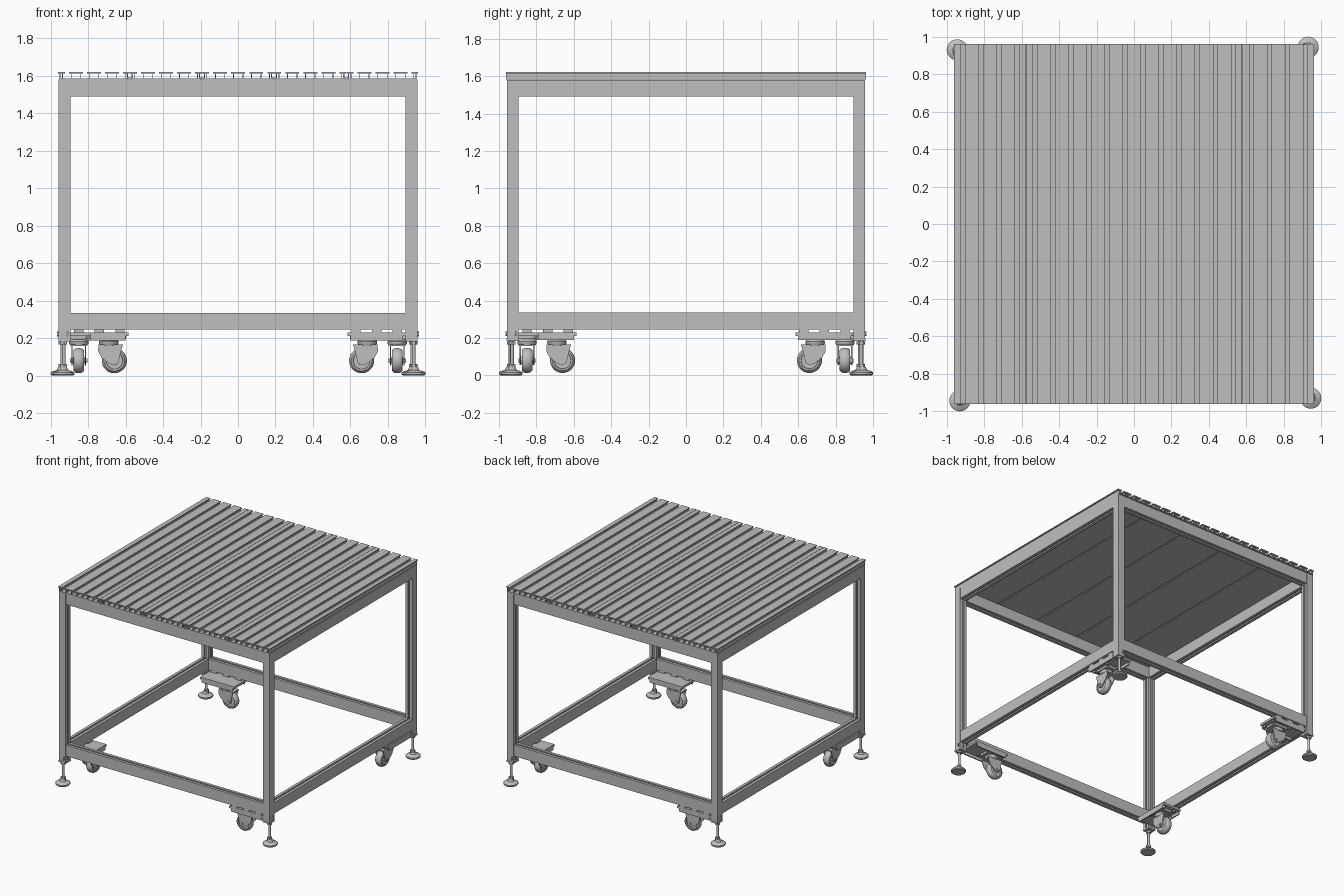
import bpy, bmesh, math
from mathutils import Matrix, Vector

if "Cube" in bpy.data.objects:
    bpy.data.objects.remove(bpy.data.objects["Cube"], do_unlink=True)

grey = bpy.data.materials.new("metal grey")
grey.use_nodes = True
grey.diffuse_color = (0.52, 0.52, 0.52, 1)
grey.node_tree.nodes["Principled BSDF"].inputs["Base Color"].default_value = grey.diffuse_color

# Axis maps for extrusions: profile plane first, extrusion direction last
ALONG_X = Matrix(((0, 0, 1, 0), (1, 0, 0, 0), (0, 1, 0, 0), (0, 0, 0, 1)))
ALONG_Y = Matrix(((1, 0, 0, 0), (0, 0, -1, 0), (0, 1, 0, 0), (0, 0, 0, 1)))
ALONG_Z = Matrix.Identity(4)


def box(bm, x0, x1, y0, y1, z0, z1):
    m = Matrix.Translation(((x0 + x1) / 2, (y0 + y1) / 2, (z0 + z1) / 2))
    m = m @ Matrix.Diagonal((x1 - x0, y1 - y0, z1 - z0, 1))
    bmesh.ops.create_cube(bm, size=1, matrix=m)


def extrude(bm, points, length, axis, centre):
    m = Matrix.Translation(centre) @ axis
    face = bm.faces.new([bm.verts.new(m @ Vector((x, y, -length / 2))) for x, y in points])
    ext = bmesh.ops.extrude_face_region(bm, geom=[face], use_keep_orig=True)
    step = axis.to_3x3() @ Vector((0, 0, length))
    bmesh.ops.translate(bm, vec=step, verts=[v for v in ext["geom"] if isinstance(v, bmesh.types.BMVert)])


def lathe(bm, points, axis, centre, sides=32):
    # points are (radius, height), starting and ending on the axis
    m = Matrix.Translation(centre) @ axis
    verts = [bm.verts.new(m @ Vector((r, 0, h))) for r, h in points]
    edges = [bm.edges.new(pair) for pair in zip(verts, verts[1:])]
    bmesh.ops.spin(bm, geom=verts + edges, cent=centre, axis=axis.to_3x3() @ Vector((0, 0, 1)),
                   angle=math.tau, steps=sides, use_merge=True)
    bmesh.ops.remove_doubles(bm, verts=bm.verts, dist=0.00005)


def disc(bm, r, h, axis, centre, sides=32):
    lathe(bm, [(0, -h / 2), (r, -h / 2), (r, h / 2), (0, h / 2)], axis, centre, sides)


def slotted(w, h, sides):
    # Rectangular section with a T-slot in each listed side (0 +x, 1 +y, 2 -x, 3 -y)
    half, lip, wide, deep = 0.007, 0.005, 0.012, 0.015
    slot = [(-half, 0), (-half, lip), (-wide, lip), (-wide, deep),
            (wide, deep), (wide, lip), (half, lip), (half, 0)]
    points = []
    for i in range(4):
        n = Vector((round(math.cos(i * math.pi / 2)), round(math.sin(i * math.pi / 2))))
        t = Vector((-n.y, n.x))
        out, across = (w / 2, h / 2) if i % 2 == 0 else (h / 2, w / 2)
        points.append(n * out - t * across)
        if i in sides:
            points += [n * (out - d) + t * a for a, d in slot]
    return points


def finish(name, bm, copies=4):
    bmesh.ops.recalc_face_normals(bm, faces=bm.faces)
    mesh = bpy.data.meshes.new(name)
    bm.to_mesh(mesh)
    bm.free()
    mesh.materials.append(grey)
    for i in range(copies):
        label = name if copies == 1 else f"{name}_{i + 1}"
        obj = bpy.data.objects.new(label, mesh)
        bpy.context.collection.objects.link(obj)
        obj.rotation_euler.z = i * math.pi / 2
    bpy.ops.object.select_all(action="DESELECT")
    obj.select_set(True)
    bpy.context.view_layer.objects.active = obj
    bpy.ops.object.shade_smooth_by_angle(angle=math.radians(35))


# Every corner part is made at the front left and turned around the centre
LEG = 0.926

# Legs, slotted on the two inner faces
bm = bmesh.new()
extrude(bm, slotted(0.062, 0.062, (1, 2)), 1.385, ALONG_Z, (LEG, -LEG, 0.8875))
finish("leg", bm)

# Upper and lower rails
for name, z in (("upper_rail", 1.535), ("lower_rail", 0.29)):
    bm = bmesh.new()
    extrude(bm, slotted(0.06, 0.09, (1, 3)), 1.79, ALONG_X, (0, -LEG, z))
    finish(name, bm)

# Leg end plate and its side bolts
bm = bmesh.new()
box(bm, LEG - 0.033, LEG + 0.033, -LEG - 0.033, -LEG + 0.033, 0.183, 0.197)
for z in (0.215, 0.23):
    disc(bm, 0.006, 0.012, ALONG_X, (0.96, -0.91, z), 6)
finish("leg_end_plate", bm)

# Levelling feet: pad, threaded rod and lock nuts
bm = bmesh.new()
foot = Vector((0.944, -0.93, 0))
lathe(bm, [(0, 0), (0.05, 0), (0.056, 0.006), (0.056, 0.016), (0.05, 0.021),
           (0.024, 0.03), (0.017, 0.045), (0, 0.045)], ALONG_Z, foot)
disc(bm, 0.01, 0.15, ALONG_Z, foot + Vector((-0.006, 0, 0.115)), 16)
for z in (0.053, 0.174):
    disc(bm, 0.02, 0.016, ALONG_Z, foot + Vector((-0.006, 0, z)), 6)
finish("levelling_foot", bm)

# Caster mounting plates with folded lips, spacers and bolts
bm = bmesh.new()
box(bm, 0.585, 0.893, -0.95, -0.785, 0.212, 0.23)
for y in (-0.945, -0.79):
    box(bm, 0.6, 0.88, y - 0.005, y + 0.005, 0.188, 0.212)
for x in (0.63, 0.74, 0.85):
    box(bm, x - 0.025, x + 0.025, -0.95, -0.9, 0.23, 0.245)
for x in (0.61, 0.77):
    for y in (-0.905, -0.805):
        disc(bm, 0.011, 0.016, ALONG_Z, (x, y, 0.204), 6)
finish("caster_mount", bm)

# Caster swivel head and fork
MID = -0.85
bm = bmesh.new()
box(bm, 0.625, 0.755, MID - 0.045, MID + 0.045, 0.194, 0.212)
lathe(bm, [(0, 0.16), (0.045, 0.16), (0.052, 0.172), (0.052, 0.182),
           (0.042, 0.195), (0, 0.195)], ALONG_Z, Vector((0.69, MID, 0)))
box(bm, 0.615, 0.745, MID - 0.038, MID + 0.038, 0.157, 0.165)
ear = [(0.615, 0.165), (0.745, 0.165), (0.747, 0.13), (0.728, 0.095), (0.685, 0.062),
       (0.66, 0.055), (0.638, 0.068), (0.632, 0.1), (0.622, 0.14)]
for side in (-1, 1):
    extrude(bm, ear, 0.006, ALONG_Y, (0, MID + side * 0.036, 0))
disc(bm, 0.011, 0.092, ALONG_Y, Vector((0.66, MID, 0.08)), 12)
finish("caster_fork", bm)

# Caster wheels with rounded tread and recessed hub
bm = bmesh.new()
half = [(0, 0.031), (0.02, 0.031), (0.022, 0.022), (0.044, 0.022), (0.046, 0.028),
        (0.055, 0.028), (0.063, 0.02), (0.067, 0.008)]
lathe(bm, half + [(r, -h) for r, h in reversed(half)], ALONG_Y, Vector((0.66, MID, 0.08)))
finish("caster_wheel", bm)

# Table top: five hollow panels, each with four T-slots running front to back
PANEL, PITCH, END = 0.385, 0.09625, 0.962
LOW, HIGH = 1.581, 1.622
for p in range(5):
    bm = bmesh.new()
    left = (p - 2.5) * PANEL + 0.001
    right = left + PANEL - 0.002
    box(bm, left + 0.008, right - 0.008, -END, END, LOW, LOW + 0.006)
    slots = [left + (k + 0.5) * PITCH for k in range(4)]
    # Top strips between the slot mouths
    edges = [left] + [s + d for s in slots for d in (-0.011, 0.011)] + [right]
    for a, b in zip(edges[::2], edges[1::2]):
        box(bm, a, b, -END, END, HIGH - 0.008, HIGH)
    # Slot side walls and inward lips
    for s in slots:
        for side in (-1, 1):
            x = s + side * 0.023
            box(bm, x - 0.002, x + 0.002, -END, END, LOW + 0.006, HIGH - 0.008)
    # Outer walls, set back to leave a side groove
    for x in (left + 0.012, right - 0.012):
        box(bm, x - 0.003, x + 0.003, -END, END, LOW + 0.006, HIGH - 0.008)
    finish(f"top_panel_{p + 1}", bm, 1)

# Joining strips between neighbouring panels
bm = bmesh.new()
for p in range(4):
    x = (p - 1.5) * PANEL
    box(bm, x - 0.014, x + 0.014, -END, END, LOW + 0.006, LOW + 0.011)
finish("panel_joint_strips", bm, 1)
